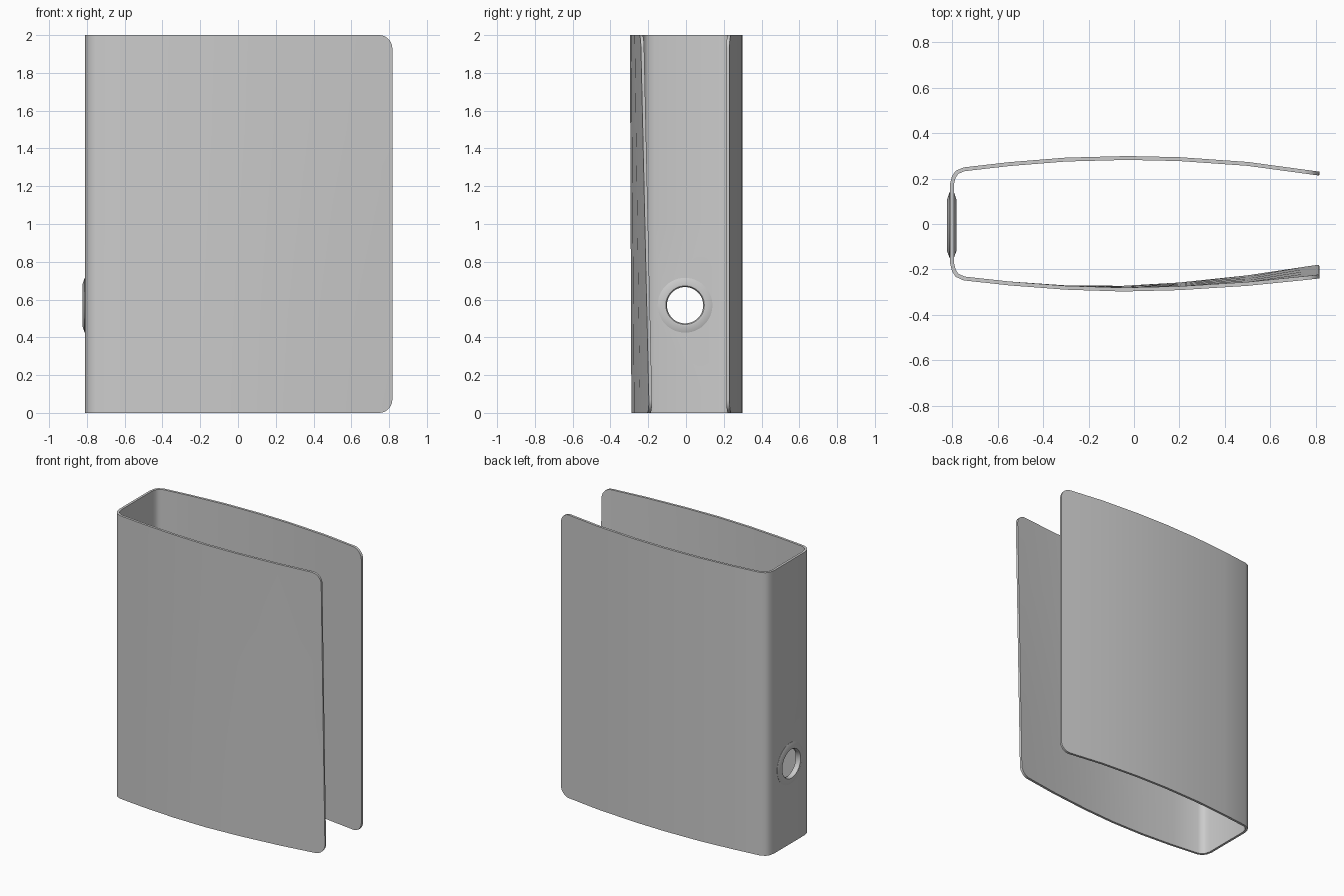
import bpy
import bmesh
import math
from mathutils import Vector

default = bpy.data.objects.get("Cube")
if default:
    bpy.data.objects.remove(default, do_unlink=True)

HEIGHT = 2.0
THICK = 0.017
CORNER = 0.07
HOLE = Vector((-0.802, -0.005, 0.57))

grey = bpy.data.materials.new("light_grey")
grey.use_nodes = True
grey.diffuse_color = (0.6, 0.6, 0.6, 1)
grey.node_tree.nodes["Principled BSDF"].inputs["Base Color"].default_value = (0.6, 0.6, 0.6, 1)


def make_object(name, bm):
    mesh = bpy.data.meshes.new(name)
    bm.to_mesh(mesh)
    bm.free()
    obj = bpy.data.objects.new(name, mesh)
    bpy.context.collection.objects.link(obj)
    mesh.materials.append(grey)
    return obj


def activate(obj):
    bpy.ops.object.select_all(action="DESELECT")
    obj.select_set(True)
    bpy.context.view_layer.objects.active = obj


def rounded_end(inner, end):
    """Columns (x, y, inset) from the free edge inward, rounding its corners."""
    columns = []
    steps = 7
    for i in range(steps, -1, -1):
        a = i / steps * math.pi / 2
        x = end[0] - CORNER + CORNER * math.sin(a)
        t = (x - inner[0]) / (end[0] - inner[0])
        y = inner[1] + t * (end[1] - inner[1])
        columns.append((x, y, CORNER * (1 - math.cos(a))))
    return columns


# Outer outline seen from above: front cover, spine, back cover
front = [(0.5, -0.272), (0.2, -0.291), (-0.05, -0.297), (-0.3, -0.289),
         (-0.55, -0.27), (-0.75, -0.248), (-0.785, -0.232), (-0.801, -0.207), (-0.81, -0.17)]
back = [(-0.81, 0.175), (-0.801, 0.21), (-0.785, 0.234), (-0.75, 0.249),
        (-0.55, 0.272), (-0.3, 0.292), (-0.03, 0.299), (0.2, 0.294), (0.5, 0.273)]
columns = rounded_end(front[0], (0.817, -0.24))
columns += [(x, y, 0) for x, y in front + back]
columns += reversed(rounded_end(back[-1], (0.817, 0.23)))


def lean(x, y, z):
    """The front cover leans inward toward its lower free corner."""
    if y > 0 or x < -0.45:
        return 0
    return 0.045 * ((x + 0.45) / 1.27) ** 1.5 * (1 - z / HEIGHT)


# Bent sheet forming both covers and the spine
ROWS = 4
bm = bmesh.new()
grid = []
for x, y, inset in columns:
    column = []
    for r in range(ROWS + 1):
        z = inset + (HEIGHT - 2 * inset) * r / ROWS
        column.append(bm.verts.new((x, y + lean(x, y, z), z)))
    grid.append(column)
for a, b in zip(grid, grid[1:]):
    for r in range(ROWS):
        bm.faces.new((a[r], a[r + 1], b[r + 1], b[r]))
shell = make_object("binder_shell", bm)
solid = shell.modifiers.new("thickness", "SOLIDIFY")
solid.thickness = THICK
solid.offset = -1
solid.use_even_offset = True

# Finger hole through the spine
bpy.ops.mesh.primitive_cylinder_add(vertices=48, radius=0.11, depth=0.2,
                                    location=HOLE, rotation=(0, math.pi / 2, 0))
cutter = bpy.context.object
cutter.name = "hole_cutter"
cutter.hide_render = True
cut = shell.modifiers.new("finger_hole", "BOOLEAN")
cut.operation = "DIFFERENCE"
cut.solver = "EXACT"
cut.object = cutter
activate(shell)
bpy.ops.object.modifier_apply(modifier=solid.name)
bpy.ops.object.modifier_apply(modifier=cut.name)
bpy.data.objects.remove(cutter, do_unlink=True)
activate(shell)
bpy.ops.object.shade_smooth_by_angle(angle=math.radians(40))

# Flared ring lining the hole on both sides of the spine
half = [(0.145, 0.0095), (0.112, 0.021), (0.102, 0.019), (0.096, 0.011)]
profile = half + [(r, -d) for r, d in reversed(half)]
SEGMENTS = 48
bm = bmesh.new()
rings = []
for s in range(SEGMENTS):
    a = 2 * math.pi * s / SEGMENTS
    rings.append([bm.verts.new(HOLE + Vector((d, r * math.cos(a), r * math.sin(a))))
                  for r, d in profile])
for s in range(SEGMENTS):
    a, b = rings[s], rings[(s + 1) % SEGMENTS]
    for i in range(len(profile)):
        j = (i + 1) % len(profile)
        bm.faces.new((a[i], a[j], b[j], b[i]))
bmesh.ops.recalc_face_normals(bm, faces=bm.faces[:])
ring = make_object("finger_ring", bm)
activate(ring)
bpy.ops.object.shade_smooth_by_angle(angle=math.radians(40))
